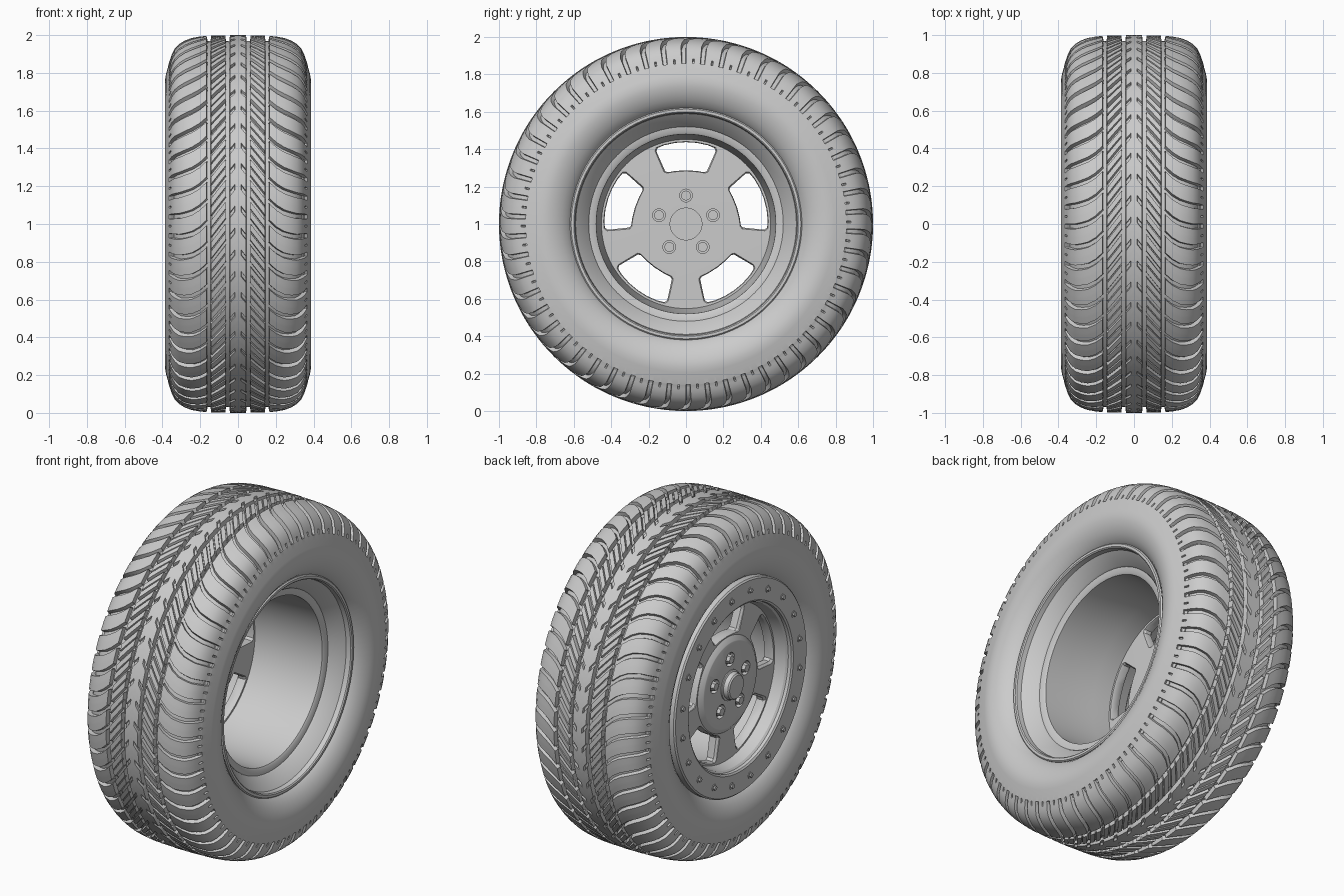
import bpy, bmesh
from math import sin, cos, pi, radians, hypot

if "Cube" in bpy.data.objects:
    bpy.data.objects.remove(bpy.data.objects["Cube"])

def finish(name, bm, angle=30):
    bmesh.ops.remove_doubles(bm, verts=bm.verts, dist=1e-5)
    bmesh.ops.recalc_face_normals(bm, faces=bm.faces)
    me = bpy.data.meshes.new(name)
    bm.to_mesh(me)
    bm.free()
    ob = bpy.data.objects.new(name, me)
    bpy.context.collection.objects.link(ob)
    smooth(ob, angle)
    return ob

def smooth(ob, angle=30):
    bpy.ops.object.select_all(action='DESELECT')
    ob.select_set(True)
    bpy.context.view_layer.objects.active = ob
    bpy.ops.object.shade_smooth_by_angle(angle=radians(angle))

def pos(x, r, a):
    return (x, -r * cos(a), 1 + r * sin(a))

def skin(bm, rings, close):
    """Quads between neighbouring vertex rings."""
    n = len(rings[0])
    vs = [[bm.verts.new(p) for p in ring] for ring in rings]
    m = len(vs)
    for i in range(m if close else m - 1):
        a, b = vs[i], vs[(i + 1) % m]
        for j in range(n - 1):
            bm.faces.new((a[j], a[j + 1], b[j + 1], b[j]))

def lathe(name, profile, segs=96, angle=30):
    bm = bmesh.new()
    skin(bm, [[pos(x, r, 2 * pi * i / segs) for x, r in profile] for i in range(segs)], True)
    return finish(name, bm, angle)

def add_cyl(bm, x0, x1, y, z, r, segs, r1=None):
    r1 = r1 or r
    rings = [[bm.verts.new((x, y + q * cos(2 * pi * i / segs), z + q * sin(2 * pi * i / segs)))
              for i in range(segs)] for x, q in ((x0, r), (x1, r1))]
    for i in range(segs):
        j = (i + 1) % segs
        bm.faces.new((rings[0][i], rings[0][j], rings[1][j], rings[1][i]))
    bm.faces.new(rings[0])
    bm.faces.new(rings[1])

# ---- tyre: half profile of (x, radius, main groove depth, thin sipe depth)
half = [
    (0, 1, 0, 0), (.016, 1, 0, 0), (.019, 1, .6, 0), (.043, 1, .6, 0),
    (.045, .97, 0, 0), (.065, .97, 0, 0),
    (.067, .999, 1, .5), (.105, .998, 1, .5), (.143, .997, 1, .5),
    (.145, .968, 0, 0), (.165, .968, 0, 0),
    (.167, .996, 1, 0), (.205, .992, 1, 0), (.245, .985, 1, 0), (.28, .972, 1, 0),
    (.312, .953, 1, 0), (.335, .928, 1, 0), (.35, .9, 1, 0), (.356, .882, 1, 0),
    (.357, .879, .7, .5), (.363, .862, .5, .5), (.365, .858, 0, 0),
    (.371, .83, 0, 0), (.381, .795, 0, 0), (.386, .765, 0, 0), (.384, .735, 0, 0),
    (.375, .7, 0, 0), (.358, .665, 0, 0), (.338, .638, 0, 0), (.312, .615, 0, 0), (.28, .6, 0, 0)]
profile = [(-x, r, d, e) for x, r, d, e in half[:0:-1]] + half
# stations inside one pitch: (fraction, main groove, thin sipe)
stations = [(0, 0, 0), (.33, 0, 0), (.35, 0, 1), (.41, 0, 1), (.43, 0, 0),
            (.75, 0, 0), (.78, 1, 0), (.97, 1, 0)]
PITCHES, DEPTH = 54, .023

def sweep(x):
    """Backward lean of the tread grooves towards the shoulder."""
    pts = [(0, 0), (.155, .2), (.2, .245), (.25, .275), (.31, .29), (1, .29)]
    x = abs(x)
    for (a, p), (b, q) in zip(pts, pts[1:]):
        if x <= b:
            return p + (q - p) * (x - a) / (b - a)

bm = bmesh.new()
rings = []
for k in range(PITCHES):
    for f, g, h in stations:
        ring = []
        for x, r, d, e in profile:
            dx, dr = -.4 * x, .75 - r
            t = DEPTH * (d * g + e * h) / max(hypot(dx, dr), .01)
            ring.append(pos(x + dx * t, r + dr * t, 2 * pi * (k + f) / PITCHES - sweep(x)))
        rings.append(ring)
skin(bm, rings, True)
finish("tyre", bm, 32)

# ---- rim barrel with stepped rear lip and flat front clamp ring
lathe("rim_barrel", [(.28, .62), (.322, .62), (.328, .614), (.328, .6), (.322, .594), (.295, .59),
                     (.235, .525), (.225, .52), (.222, .49), (.215, .48), (.1, .476),
                     (-.1, .465), (-.2, .452), (-.262, .452)])
lathe("clamp_ring", [(-.28, .62), (-.352, .62), (-.36, .612), (-.36, .49), (-.353, .48),
                     (-.335, .478), (-.325, .468), (-.25, .452), (-.25, .5), (-.28, .62)])

# ---- ring bolts
bm = bmesh.new()
for i in range(20):
    a = 2 * pi * (i + .5) / 20
    x, y, z = pos(0, .553, a)
    add_cyl(bm, -.35, -.363, y, z, .02, 16)
    add_cyl(bm, -.35, -.372, y, z, .013, 6)
finish("ring_bolts", bm)

# ---- wheel disc, cut by windows, lug holes and rear hub bore
disc = lathe("wheel_disc", [(-.2, 0), (-.2, .25), (-.205, .458), (-.262, .458), (-.268, .275),
                            (-.288, .25), (-.29, .245), (-.29, 0)])
win = [(0, .285), (.06, .281), (.1, .274), (.115, .28), (.155, .37), (.163, .39),
       (.157, .408), (.12, .423), (.06, .436), (0, .44)]
win += [(-y, z) for y, z in win[-2:0:-1]]
bm = bmesh.new()
for k in range(5):
    a = 2 * pi * k / 5
    loops = []
    for x, s in ((-.35, 1.07), (-.262, 1.05), (-.25, .97), (-.215, .97), (-.2, 1.03), (-.15, 1.03)):
        loop = []
        for y, z in win:
            y, z = y * s, .36 + (z - .36) * s
            loop.append(bm.verts.new((x, y * cos(a) - z * sin(a), 1 + y * sin(a) + z * cos(a))))
        loops.append(loop)
    n = len(win)
    for p, q in zip(loops, loops[1:]):
        for i in range(n):
            bm.faces.new((p[i], p[(i + 1) % n], q[(i + 1) % n], q[i]))
    bm.faces.new(loops[0])
    bm.faces.new(loops[-1])
    x, y, z = pos(0, .152, pi / 2 + a)
    add_cyl(bm, -.4, -.265, y, z, .04, 24)
    add_cyl(bm, -.22, -.1, y, z, .034, 24)
add_cyl(bm, -.26, -.1, 0, 1, .085, 48)
cutter = finish("disc_cutter", bm)
cutter.hide_render = True
mod = disc.modifiers.new("cut", 'BOOLEAN')
mod.operation, mod.solver, mod.object = 'DIFFERENCE', 'EXACT', cutter
bpy.context.view_layer.objects.active = disc
bpy.ops.object.modifier_apply(modifier="cut")
bpy.data.objects.remove(cutter)
smooth(disc)

# ---- lug nuts and stud ends
bm = bmesh.new()
for k in range(5):
    x, y, z = pos(0, .152, pi / 2 + 2 * pi * k / 5)
    add_cyl(bm, -.26, -.3, y, z, .027, 6, .024)
    add_cyl(bm, -.215, -.206, y, z, .026, 20)
finish("lug_nuts", bm)

# ---- centre cap
lathe("centre_cap", [(-.28, .088), (-.296, .088), (-.3, .078), (-.325, .074), (-.332, .066), (-.332, 0)], 48)
